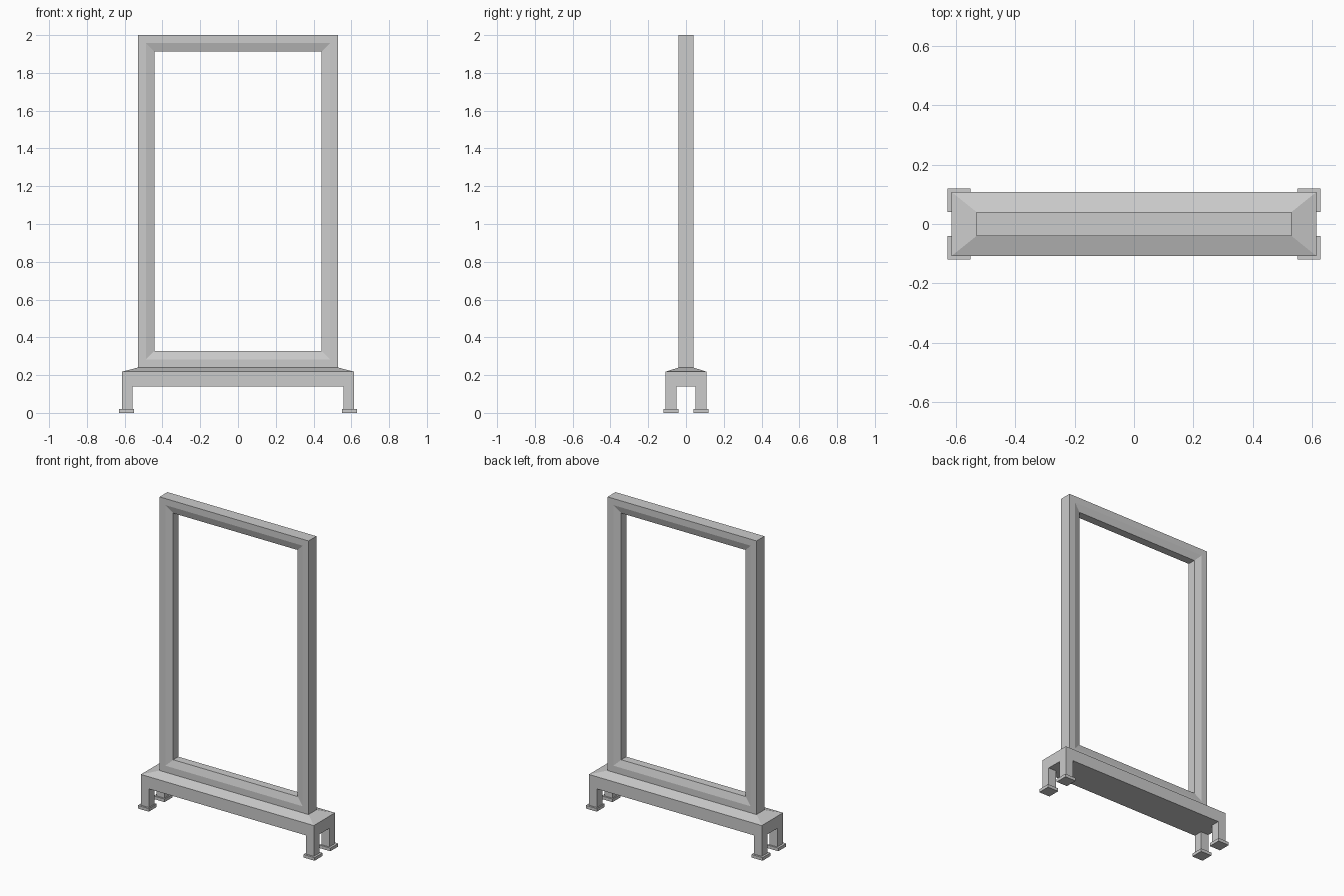
import bpy, bmesh

if "Cube" in bpy.data.objects:
    bpy.data.objects.remove(bpy.data.objects["Cube"])


def make_object(name, bm):
    bmesh.ops.recalc_face_normals(bm, faces=bm.faces)
    mesh = bpy.data.meshes.new(name)
    bm.to_mesh(mesh)
    bm.free()
    obj = bpy.data.objects.new(name, mesh)
    bpy.context.collection.objects.link(obj)
    return obj


def bridge(bm, a, b):
    for i in range(len(a)):
        j = (i + 1) % len(a)
        bm.faces.new((a[i], a[j], b[j], b[i]))


def rect_loft(name, rings, cx=0, cy=0):
    """Stack of centred rectangles (half x, half y, z), capped at both ends."""
    bm = bmesh.new()
    loops = [[bm.verts.new((cx + sx * hx, cy + sy * hy, z))
              for sx, sy in ((-1, -1), (1, -1), (1, 1), (-1, 1))]
             for hx, hy, z in rings]
    for a, b in zip(loops, loops[1:]):
        bridge(bm, a, b)
    bm.faces.new(loops[0])
    bm.faces.new(loops[-1])
    return make_object(name, bm)


# Mitred frame: cross-section (inset from outer edge, y) swept round four corners
section = [(0, -0.04), (0.042, -0.04), (0.087, -0.026),
           (0.087, 0.026), (0.042, 0.04), (0, 0.04)]
bm = bmesh.new()
corners = []
for sx, z, sz in ((-1, 0.24, 1), (1, 0.24, 1), (1, 2.0, -1), (-1, 2.0, -1)):
    corners.append([bm.verts.new((sx * (0.53 - d), y, z + sz * d)) for d, y in section])
for i in range(4):
    bridge(bm, corners[i], corners[(i + 1) % 4])
make_object("upright_frame", bm)

# Base beam with a shallow sloped top
rect_loft("base_beam", [(0.615, 0.108, 0.14), (0.615, 0.108, 0.218), (0.53, 0.04, 0.24)])

# Four legs with square foot plates
for side, sx in (("left", -1), ("right", 1)):
    for end, sy in (("front", -1), ("back", 1)):
        rect_loft(f"{end}_{side}_leg", [(0.028, 0.029, 0.02), (0.028, 0.029, 0.14)],
                  sx * 0.587, sy * 0.079)
        rect_loft(f"{end}_{side}_foot", [(0.039, 0.04, 0), (0.039, 0.04, 0.02)],
                  sx * 0.59, sy * 0.08)
